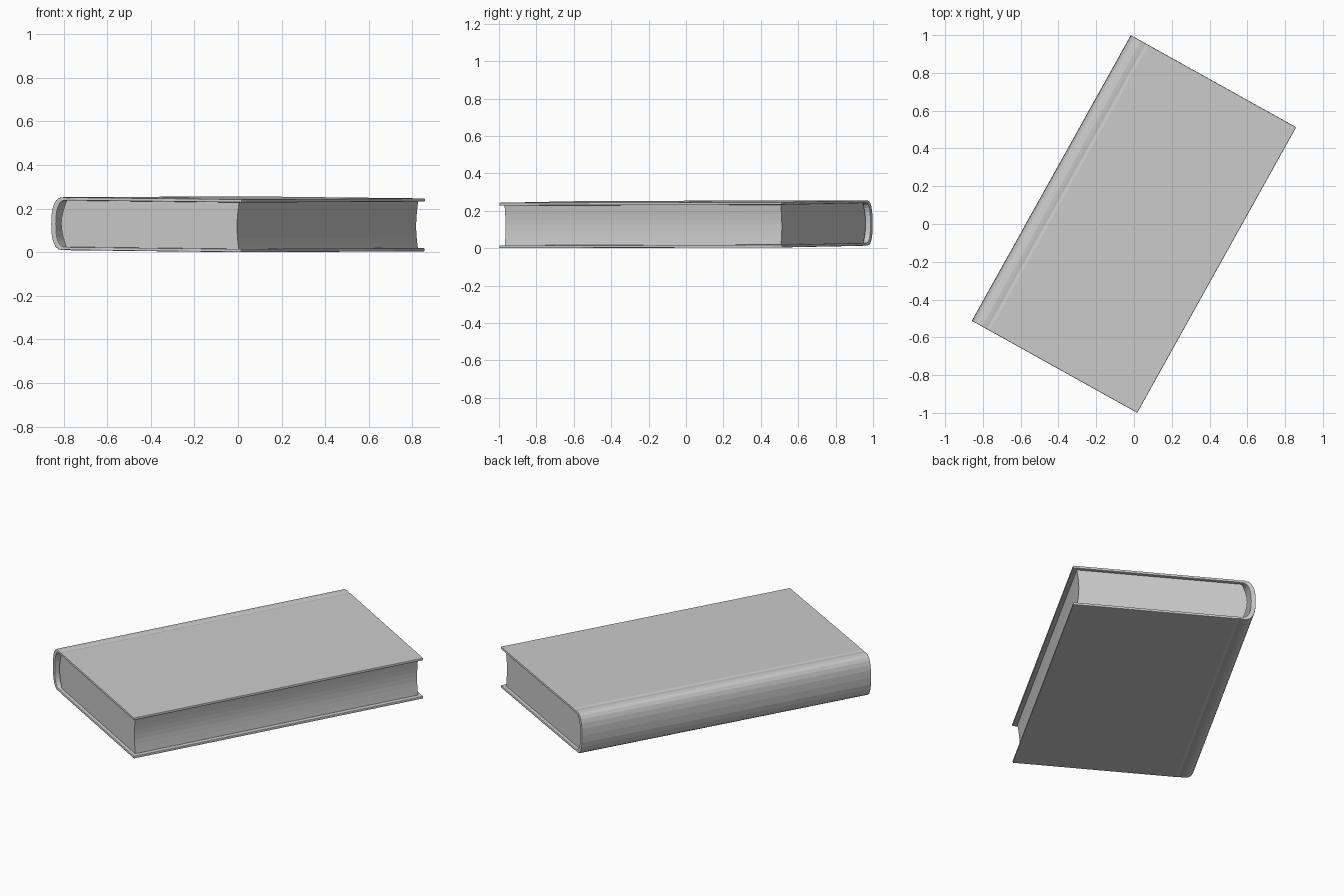
import bpy, bmesh
from math import sin, cos, pi, radians
from mathutils import Matrix, Vector

if "Cube" in bpy.data.objects:
    bpy.data.objects.remove(bpy.data.objects["Cube"])

# Placement: turned on the table, with a very slight tilt towards the fore edge
PLACE = (Matrix.Translation((0, 0, 0.1285)) @ Matrix.Rotation(radians(-29.1), 4, 'Z')
         @ Matrix.Rotation(0.010, 4, 'Y') @ Matrix.Rotation(0.0023, 4, 'X'))


def extrude_profile(name, pts, half_len):
    """Extrude a closed (x, z) outline along y, centred."""
    bm = bmesh.new()
    face = bm.faces.new([bm.verts.new((x, -half_len, z)) for x, z in pts])
    res = bmesh.ops.extrude_face_region(bm, geom=[face])
    verts = [g for g in res['geom'] if isinstance(g, bmesh.types.BMVert)]
    bmesh.ops.translate(bm, vec=Vector((0, 2 * half_len, 0)), verts=verts)
    bmesh.ops.recalc_face_normals(bm, faces=bm.faces)
    mesh = bpy.data.meshes.new(name)
    bm.to_mesh(mesh)
    bm.free()
    ob = bpy.data.objects.new(name, mesh)
    bpy.context.collection.objects.link(ob)
    ob.matrix_world = PLACE
    return ob


def spine_arc(x0, depth, half_h, n=12):
    """Rounded spine from top to bottom, bulging towards -x."""
    out = []
    for i in range(n + 1):
        a = pi / 2 - pi * i / n
        c, s = max(cos(a), 0.0), sin(a)
        out.append((x0 - depth * c ** 0.8,
                    half_h * abs(s) ** 0.8 * (1 if s >= 0 else -1)))
    return out


def flip(pts):
    return [(x, -z) for x, z in reversed(pts)]


# Cover: both boards, shallow hinge grooves and hollow spine in one outline
H, T = 0.1215, 0.015
board = [(0.5, H), (-0.395, H), (-0.410, H - 0.003), (-0.425, H - 0.001)]
outer = board + spine_arc(-0.44, 0.061, H) + flip(board)
inner_board = [(0.5, H - T), (-0.41, H - T)]
inner = inner_board + spine_arc(-0.425, 0.05, H - T) + flip(inner_board)
cover = extrude_profile("cover", outer + inner[::-1], 0.865)
bev = cover.modifiers.new("soft_edges", 'BEVEL')
bev.width = 0.004
bev.segments = 2
bev.limit_method = 'ANGLE'
bev.angle_limit = radians(60)

# Page block: convex at the spine, slightly concave at the fore edge
P, N = H - T + 0.001, 8
back = [(-0.430 - 0.028 * cos(pi / 2 * t), P * t)
        for t in [1 - 2 * i / N for i in range(N + 1)]]
fore = [(0.475 - 0.010 * cos(pi / 2 * t), P * t)
        for t in [-1 + 2 * i / N for i in range(N + 1)]]
extrude_profile("pages", back + fore, 0.845)
